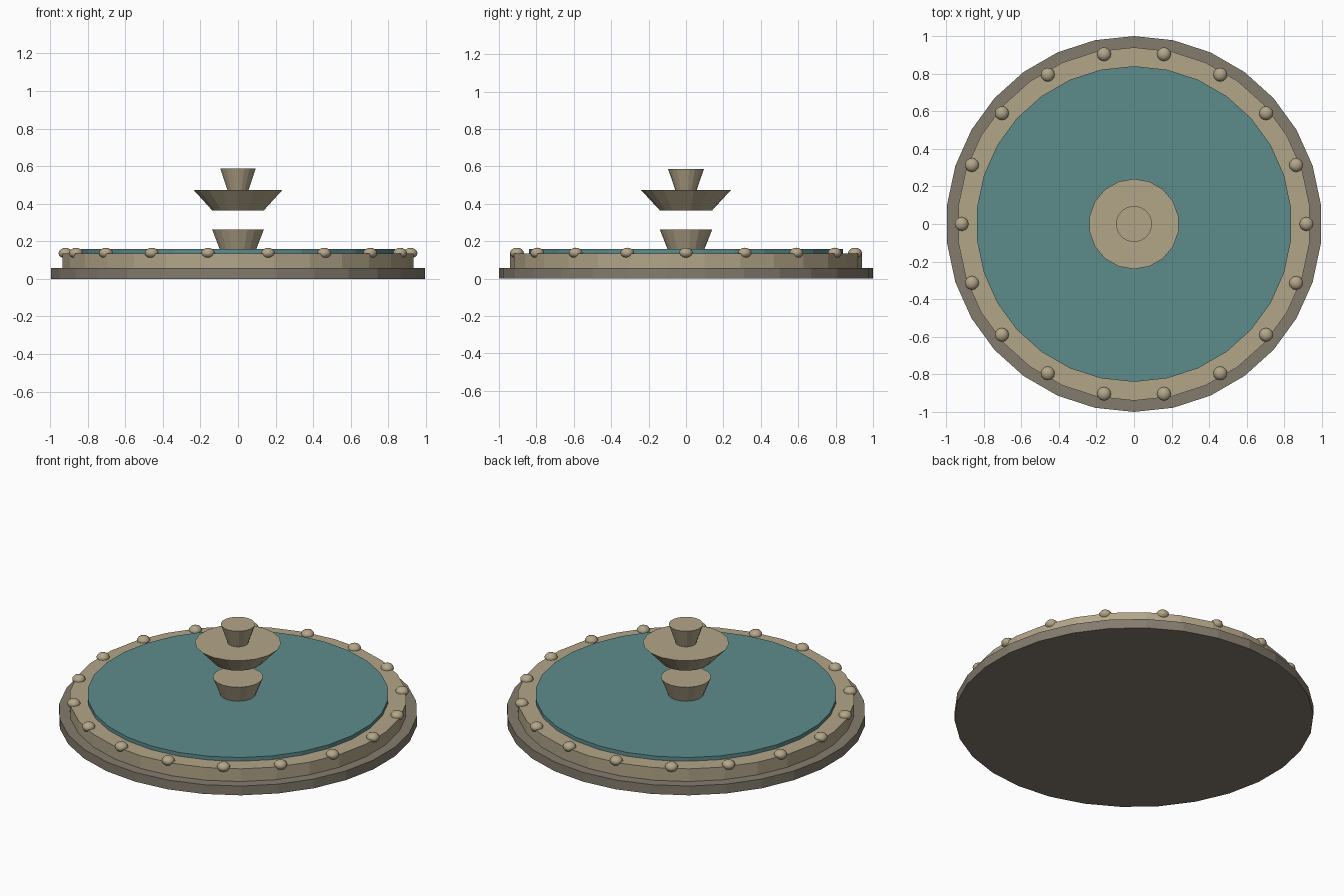
import bpy
import math

cube = bpy.data.objects.get("Cube")
if cube:
    bpy.data.objects.remove(cube, do_unlink=True)


def material(name, rgb):
    mat = bpy.data.materials.new(name)
    mat.use_nodes = True
    mat.diffuse_color = (*rgb, 1)
    mat.node_tree.nodes["Principled BSDF"].inputs["Base Color"].default_value = (*rgb, 1)
    return mat


stone = material("sandstone", (0.45, 0.38, 0.25))
dark_stone = material("dark_stone", (0.23, 0.20, 0.155))
water_blue = material("water_teal", (0.11, 0.26, 0.26))


def frustum(name, sides, low_radius, top_radius, low_z, top_z, mat):
    """Flat-shaded round part between two heights."""
    bpy.ops.mesh.primitive_cone_add(
        vertices=sides, radius1=low_radius, radius2=top_radius,
        depth=top_z - low_z, location=(0, 0, (low_z + top_z) / 2))
    obj = bpy.context.object
    obj.name = name
    obj.data.materials.append(mat)
    return obj


# Basin: step, rim and water disc
BASIN_SIDES = 30
frustum("base_step", BASIN_SIDES, 1.0, 1.0, 0, 0.057, dark_stone)
frustum("basin_rim", BASIN_SIDES, 0.94, 0.94, 0.057, 0.135, stone)
frustum("water", BASIN_SIDES, 0.84, 0.84, 0.10, 0.158, water_blue)

# Central tiers, each flaring upward
TIER_SIDES = 18
frustum("pedestal", TIER_SIDES, 0.09, 0.14, 0.135, 0.263, stone)
frustum("upper_bowl", TIER_SIDES, 0.14, 0.24, 0.365, 0.473, stone)
frustum("finial", TIER_SIDES, 0.057, 0.096, 0.473, 0.587, stone)

# Ring of flattened beads on the rim
BEADS = 18
bead_mesh = None
for i in range(BEADS):
    angle = math.tau * i / BEADS
    spot = (0.918 * math.cos(angle), 0.918 * math.sin(angle), 0.137)
    if bead_mesh is None:
        bpy.ops.mesh.primitive_uv_sphere_add(
            segments=12, ring_count=8, radius=0.037, location=spot)
        bead = bpy.context.object
        bpy.ops.object.shade_smooth()
        bead_mesh = bead.data
        bead_mesh.materials.append(stone)
    else:
        bead = bpy.data.objects.new("rim_bead", bead_mesh)
        bpy.context.collection.objects.link(bead)
        bead.location = spot
    bead.name = f"rim_bead_{i + 1}"
    bead.scale.z = 0.76
